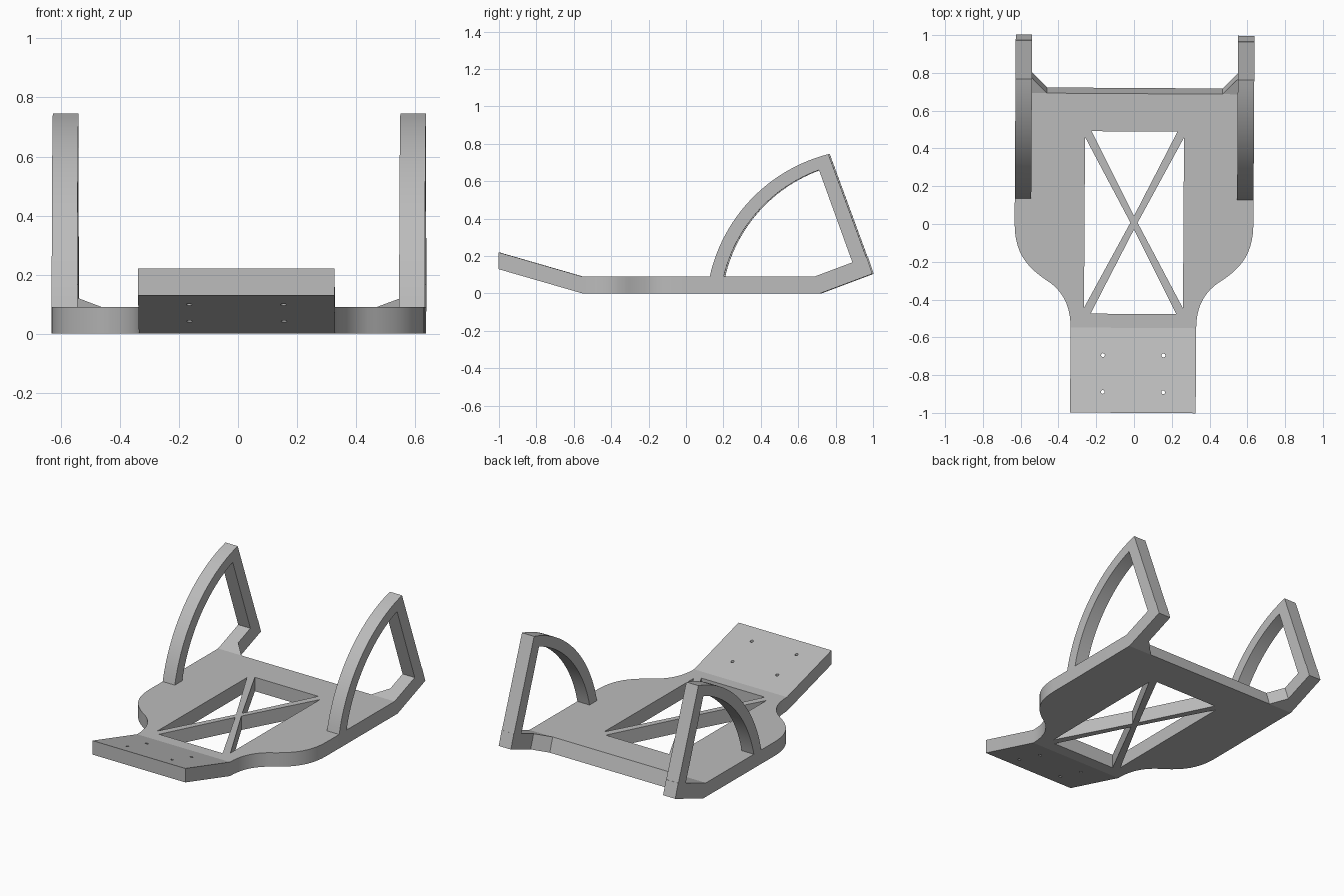
import bpy
import bmesh
import math
from mathutils import Matrix, Vector

cube = bpy.data.objects.get("Cube")
if cube:
    bpy.data.objects.remove(cube, do_unlink=True)

# One plain grey for the whole frame
grey = bpy.data.materials.new("light_grey")
grey.use_nodes = True
colour = (0.5, 0.5, 0.5, 1)
grey.diffuse_color = colour
grey.node_tree.nodes["Principled BSDF"].inputs["Base Color"].default_value = colour

TURN = Matrix.Rotation(math.radians(-0.35), 4, "Z")  # slight skew of the whole frame
HALF = 0.632      # half width of the deck
INNER = 0.545     # inner side of the hoops
THICK = 0.09
SLOPE = 0.375     # rise of the rear arms


def finish(name, bm):
    bmesh.ops.recalc_face_normals(bm, faces=bm.faces)
    bm.transform(TURN)
    mesh = bpy.data.meshes.new(name)
    bm.to_mesh(mesh)
    bm.free()
    mesh.materials.append(grey)
    obj = bpy.data.objects.new(name, mesh)
    bpy.context.collection.objects.link(obj)
    return obj


def prism(bm, points, offset):
    """Extrude a closed loop of 3D points along an offset."""
    face = bm.faces.new([bm.verts.new(p) for p in points])
    new = bmesh.ops.extrude_face_region(bm, geom=[face])["geom"]
    verts = [v for v in new if isinstance(v, bmesh.types.BMVert)]
    bmesh.ops.translate(bm, verts=verts, vec=offset)


def smooth(obj):
    bpy.ops.object.select_all(action="DESELECT")
    obj.select_set(True)
    bpy.context.view_layer.objects.active = obj
    bpy.ops.object.shade_smooth_by_angle(angle=math.radians(15))


def bezier(a, b, c, d, steps):
    for i in range(steps + 1):
        t = i / steps
        s = 1 - t
        yield a * s**3 + b * 3 * s * s * t + c * 3 * s * t * t + d * t**3


# Deck: sections along y as (half width, y bottom, y top, z bottom)
narrow = 0.3325
sections = [(narrow, -1, -1, 0.13)]
waist = Vector((0.44, -0.315))
for p in bezier(Vector((narrow, -0.55)), Vector((narrow, -0.43)),
                Vector((0.38, -0.36)), waist, 10):
    sections.append((p.x, p.y, p.y, 0))
for p in list(bezier(waist, Vector((0.54, -0.25)), Vector((HALF, -0.18)),
                     Vector((HALF, 0)), 12))[1:]:
    sections.append((p.x, p.y, p.y, 0))
sections.append((HALF, 0.72, 0.69, 0))

bm = bmesh.new()
rings = []
for w, yb, yt, z in sections:
    ring = [(-w, yb, z), (w, yb, z), (w, yt, z + THICK), (-w, yt, z + THICK)]
    rings.append([bm.verts.new(p) for p in ring])
for a, b in zip(rings, rings[1:]):
    for i in range(4):
        j = (i + 1) % 4
        bm.faces.new((a[i], a[j], b[j], b[i]))
bm.faces.new(rings[0])
bm.faces.new(rings[-1])
deck = finish("deck", bm)

# Four triangular openings leave the crossed braces; four small screw holes
bm = bmesh.new()
mid = 0.007
for s in (-1, 1):
    ends = [(-0.227, 0.483), (0.227, 0.483), (0, 0.036)]
    sides = [(0.262, -0.452), (0.262, 0.452), (0.019, 0)]
    prism(bm, [(x, mid + s * y, -0.1) for x, y in ends], (0, 0, 0.4))
    prism(bm, [(s * x, mid + y, -0.1) for x, y in sides], (0, 0, 0.4))
    for y in (-0.89, -0.695):
        bmesh.ops.create_cone(bm, cap_ends=True, segments=16, radius1=0.01,
                              radius2=0.01, depth=0.6,
                              matrix=Matrix.Translation((s * 0.16, y, 0.1)))
cutter = finish("opening_cutter", bm)
cutter.hide_render = True
cut = deck.modifiers.new("openings", "BOOLEAN")
cut.object = cutter
cut.solver = "EXACT"
bpy.context.view_layer.objects.active = deck
bpy.ops.object.modifier_apply(modifier=cut.name)
bpy.data.objects.remove(cutter, do_unlink=True)
smooth(deck)

# Hoop profile: two concentric arcs closed by a leaning upright
CENTRE = Vector((0.98, -0.10))


def arc(start, end, steps=24):
    a, b = Vector(start) - CENTRE, Vector(end) - CENTRE
    t0, t1 = math.atan2(a.y, a.x), math.atan2(b.y, b.x)
    for i in range(steps + 1):
        k = i / steps
        t = t0 + (t1 - t0) * k
        r = a.length + (b.length - a.length) * k
        yield CENTRE + Vector((math.cos(t), math.sin(t))) * r


outer = list(arc((0.13, 0.088), (0.765, 0.745)))
inner = list(arc((0.715, 0.66), (0.205, 0.088)))
profile = outer + [Vector((0.969, 0.19)), Vector((0.895, 0.162))] + inner

# Rear arm plan, lying on the slope
arm = [(0.465, 0.72), (INNER, 0.80), (INNER, 1), (HALF, 1), (HALF, 0.72)]

for side, s in (("left", 1), ("right", -1)):
    bm = bmesh.new()
    prism(bm, [(s * INNER, p.x, p.y) for p in profile], (s * (HALF - INNER), 0, 0))
    smooth(finish(side + "_hoop", bm))
    bm = bmesh.new()
    prism(bm, [(s * x, y, (y - 0.72) * SLOPE) for x, y in arm], (0, -0.03, THICK))
    finish(side + "_rear_arm", bm)
